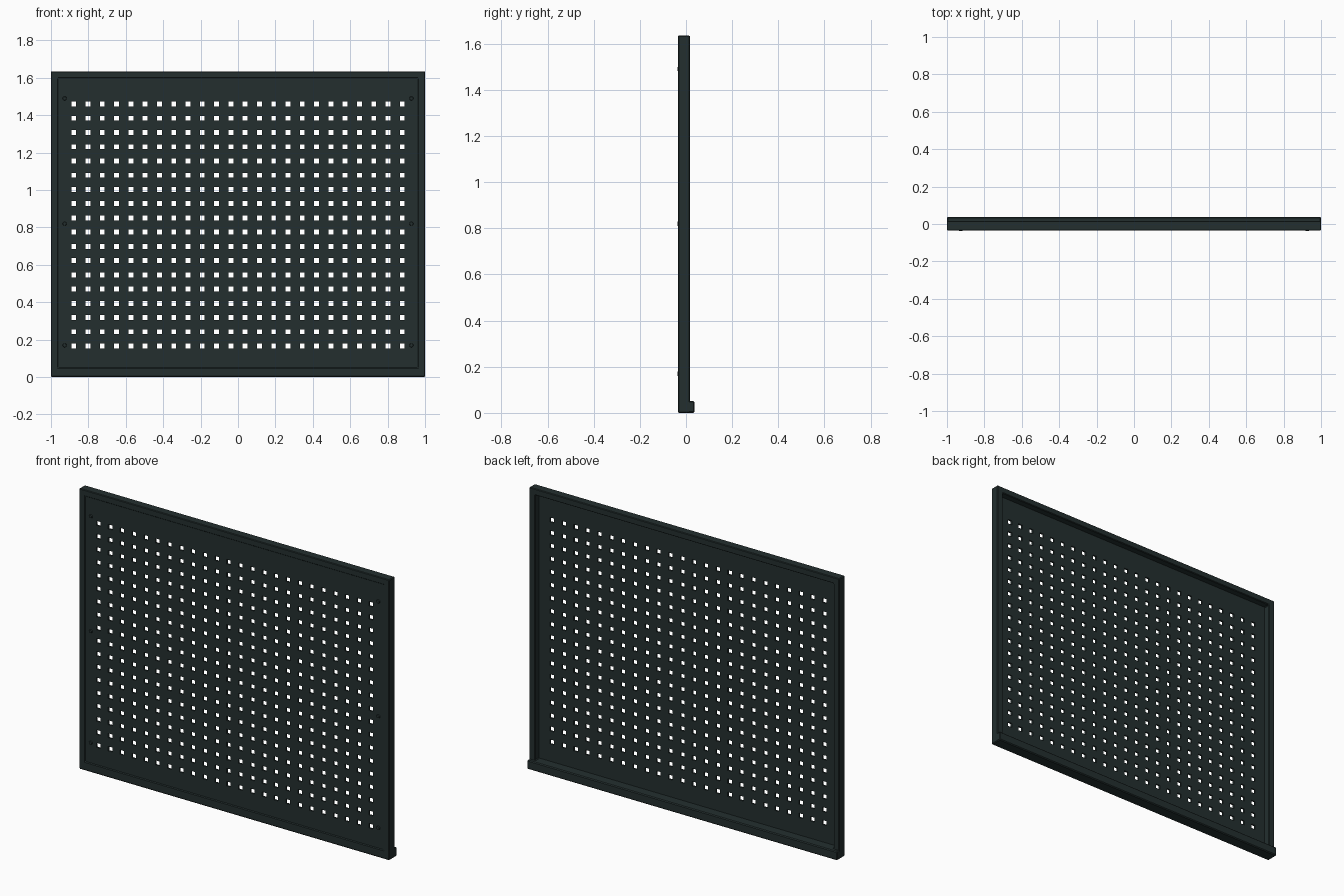
import bpy, bmesh, math
from mathutils import Matrix

if "Cube" in bpy.data.objects:
    bpy.data.objects.remove(bpy.data.objects["Cube"])

H = 1.635                    # overall height
YF, YB, YL = -0.035, 0.017, 0.037   # frame front, frame back, ledge back
IN_X, IN_Z0, IN_Z1 = 0.962, 0.052, 1.598

mat = bpy.data.materials.new("dark green grey paint")
mat.diffuse_color = (0.017, 0.028, 0.028, 1)
mat.use_nodes = True
mat.node_tree.nodes["Principled BSDF"].inputs["Base Color"].default_value = mat.diffuse_color


def finish(name, bm, bevel=0.0):
    bmesh.ops.recalc_face_normals(bm, faces=bm.faces)
    me = bpy.data.meshes.new(name)
    bm.to_mesh(me)
    bm.free()
    me.materials.append(mat)
    ob = bpy.data.objects.new(name, me)
    bpy.context.collection.objects.link(ob)
    if bevel:
        m = ob.modifiers.new("bevel", 'BEVEL')
        m.width, m.segments = bevel, 1
    return ob


# Frame: rectangular section swept round the four mitred corners
bm = bmesh.new()
outer = [(-1, 0), (1, 0), (1, H), (-1, H)]
inner = [(-IN_X, IN_Z0), (IN_X, IN_Z0), (IN_X, IN_Z1), (-IN_X, IN_Z1)]
rings = []
for (ox, oz), (ix, iz) in zip(outer, inner):
    rings.append([bm.verts.new(p) for p in
                  ((ox, YF, oz), (ox, YB, oz), (ix, YB, iz), (ix, YF, iz))])
for i in range(4):
    a, b = rings[i], rings[(i + 1) % 4]
    for j in range(4):
        k = (j + 1) % 4
        bm.faces.new((a[j], a[k], b[k], b[j]))
finish("frame", bm, 0.004)


def box(name, x0, x1, y0, y1, z0, z1, bevel):
    bm = bmesh.new()
    bmesh.ops.create_cube(bm, size=1, matrix=Matrix.Translation(
        ((x0 + x1) / 2, (y0 + y1) / 2, (z0 + z1) / 2))
        @ Matrix.Diagonal((x1 - x0, y1 - y0, z1 - z0, 1)))
    finish(name, bm, bevel)


# Ledge along the bottom of the back
box("bottom_ledge", -1, 1, YB - 0.01, YL, 0, 0.052, 0.005)

# Perforated sheet: grid of faces that skips every hole cell
COLS, ROWS, HOLE = 24, 18, 0.026
PX = 1.757 / (COLS - 1)
PZ = 1.294 / (ROWS - 1)


def cuts(start, pitch, n, lo, hi):
    out = [lo]
    for i in range(n):
        c = start + i * pitch
        out += [c - HOLE / 2, c + HOLE / 2]
    return out + [hi]


xs = cuts(-0.8785, PX, COLS, -IN_X - 0.005, IN_X + 0.005)
zs = cuts(0.166, PZ, ROWS, IN_Z0 - 0.005, IN_Z1 + 0.005)
bm = bmesh.new()
grid = [[bm.verts.new((x, YF + 0.004, z)) for z in zs] for x in xs]
for i in range(len(xs) - 1):
    for j in range(len(zs) - 1):
        if i % 2 and j % 2:
            continue
        bm.faces.new((grid[i][j], grid[i + 1][j], grid[i + 1][j + 1], grid[i][j + 1]))
for f in bm.faces:
    f.normal_update()
sheet = finish("perforated_sheet", bm)
if sheet.data.polygons[0].normal.y > 0:
    sheet.data.flip_normals()
s = sheet.modifiers.new("thickness", 'SOLIDIFY')
s.thickness, s.offset = 0.01, -1

# Rivets down both sides
bm = bmesh.new()
for x in (-0.927, 0.927):
    for z in (0.17, 0.82, 1.49):
        bmesh.ops.create_cone(
            bm, cap_ends=True, segments=12, radius1=0.013, radius2=0.009, depth=0.012,
            matrix=Matrix.Translation((x, YF + 0.004, z)) @ Matrix.Rotation(math.pi / 2, 4, 'X'))
finish("rivets", bm)
